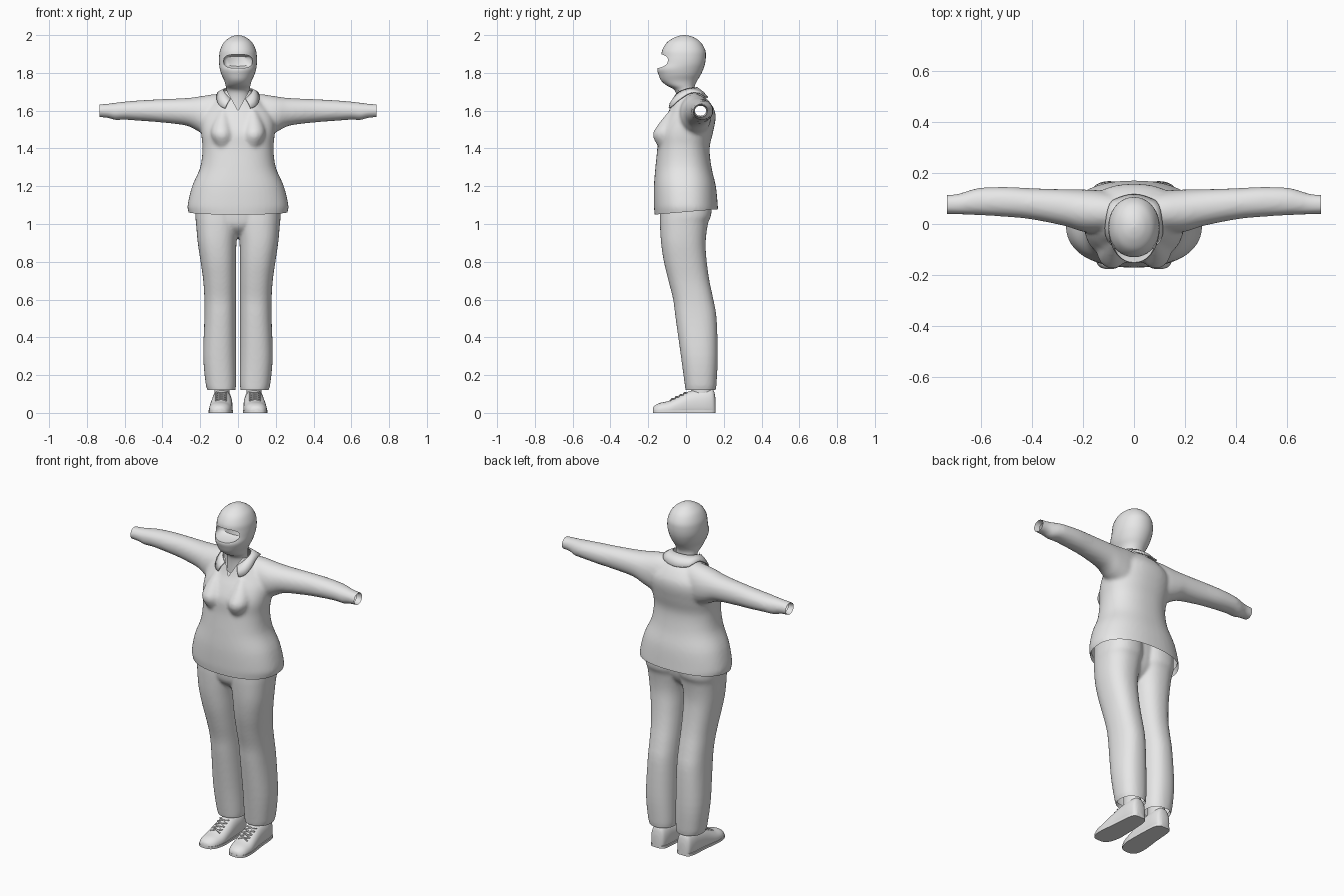
import bpy, bmesh, math
from mathutils import Vector

if "Cube" in bpy.data.objects:
    bpy.data.objects.remove(bpy.data.objects["Cube"])

grey = bpy.data.materials.new("light grey")
grey.diffuse_color = (0.8, 0.8, 0.8, 1)
grey.use_nodes = True
grey.node_tree.nodes["Principled BSDF"].inputs["Base Color"].default_value = grey.diffuse_color


def spline(rows, steps):
    """Catmull-Rom resampling of a list of number tuples."""
    out, n = [], len(rows)
    for i in range(n - 1):
        p = [rows[max(0, min(n - 1, i + k))] for k in (-1, 0, 1, 2)]
        for s in range(steps):
            t = s / steps
            out.append([0.5 * (2 * b + (c - a) * t + (2 * a - 5 * b + 4 * c - d) * t * t
                               + (3 * b - a - 3 * c + d) * t ** 3) for a, b, c, d in zip(*p)])
    return out + [list(rows[-1])]


def loft(bm, rings, axis, power=2.0, sign=1, sides=36, steps=4):
    """Closed body from rings (position, low1, high1, low2, high2) along an axis."""
    loops = []
    for pos, a0, a1, b0, b1 in spline(rings, steps):
        loop = []
        for k in range(sides):
            c, s = math.cos(math.tau * k / sides), math.sin(math.tau * k / sides)
            a = (a0 + a1) / 2 + (a1 - a0) / 2 * math.copysign(abs(c) ** (2 / power), c)
            b = (b0 + b1) / 2 + (b1 - b0) / 2 * math.copysign(abs(s) ** (2 / power), s)
            x, y, z = {"x": (pos, a, b), "y": (a, pos, b), "z": (a, b, pos)}[axis]
            loop.append(bm.verts.new((x * sign, y, z)))
        loops.append(loop)
    faces = [bm.faces.new(loops[0]), bm.faces.new(loops[-1])]
    for u, v in zip(loops, loops[1:]):
        for k in range(sides):
            j = (k + 1) % sides
            faces.append(bm.faces.new((u[k], u[j], v[j], v[k])))
    bmesh.ops.recalc_face_normals(bm, faces=faces)


def finish(bm, name):
    me = bpy.data.meshes.new(name)
    bm.to_mesh(me)
    bm.free()
    me.materials.append(grey)
    ob = bpy.data.objects.new(name, me)
    bpy.context.collection.objects.link(ob)
    return ob


def smooth(ob, angle=50):
    bpy.ops.object.select_all(action="DESELECT")
    ob.select_set(True)
    bpy.context.view_layer.objects.active = ob
    bpy.ops.object.shade_smooth_by_angle(angle=math.radians(angle))


def bake(ob):
    """Apply all modifiers and return the result as a bmesh."""
    me = bpy.data.meshes.new_from_object(ob.evaluated_get(bpy.context.evaluated_depsgraph_get()))
    ob.modifiers.clear()
    bm = bmesh.new()
    bm.from_mesh(me)
    return bm


def fuse(ob, size, rounds):
    """Melt overlapping bodies into one cloth surface."""
    r = ob.modifiers.new("fuse", "REMESH")
    r.mode, r.voxel_size = "VOXEL", size
    m = ob.modifiers.new("soften", "SMOOTH")
    m.factor, m.iterations = 0.5, rounds
    return bake(ob)


def open_end(bm, point, normal, fold=0.03):
    """Cut the cloth at a plane and fold its edge inward."""
    n = Vector(normal).normalized()
    bmesh.ops.bisect_plane(bm, geom=bm.verts[:] + bm.edges[:] + bm.faces[:],
                           plane_co=point, plane_no=n, clear_outer=True)
    bm.normal_update()
    rim = [e for e in bm.edges if e.is_boundary and
           all(abs((v.co - Vector(point)).dot(n)) < 1e-4 for v in e.verts)]
    normals = {tuple(v.co): v.normal.copy() for e in rim for v in e.verts}
    new = bmesh.ops.extrude_edge_only(bm, edges=rim)["geom"]
    for v in [g for g in new if isinstance(g, bmesh.types.BMVert)]:
        v.co += -normals[tuple(v.co)] * 0.007 - n * fold


def store(bm, ob):
    bm.to_mesh(ob.data)
    bm.free()
    smooth(ob)


def tube(name, points, radius):
    cu = bpy.data.curves.new(name, "CURVE")
    cu.dimensions, cu.bevel_depth, cu.bevel_resolution = "3D", radius, 2
    cu.use_fill_caps = True
    sp = cu.splines.new("POLY")
    sp.points.add(len(points) - 1)
    for p, co in zip(sp.points, points):
        p.co = (*co, 1)
    cu.materials.append(grey)
    bpy.context.collection.objects.link(bpy.data.objects.new(name, cu))


# Hooded head and neck: z, half width, front y, back y
head = [(1.60, .06, -.05, .045), (1.67, .06, -.05, .045), (1.71, .060, -.062, .045),
        (1.735, .066, -.105, .048), (1.76, .073, -.132, .06), (1.79, .087, -.145, .078),
        (1.82, .096, -.152, .092), (1.85, .1, -.138, .101), (1.885, .1, -.131, .105),
        (1.92, .095, -.126, .102), (1.96, .076, -.102, .08), (1.985, .048, -.066, .048),
        (1.996, .024, -.036, .02), (2.0, .004, -.014, -.006)]
bm = bmesh.new()
loft(bm, [(z, -w, w, f, b) for z, w, f, b in head], "z", 2.1)
hood = finish(bm, "hooded_head")
# Eye opening
bm = bmesh.new()
loft(bm, [(-.25, -.076, .076, 1.825, 1.898), (-.07, -.076, .076, 1.825, 1.898),
          (-.055, -.06, .06, 1.835, 1.888)], "y", 2.8, steps=1)
cutter = finish(bm, "eye_opening_cutter")
cutter.hide_render = True
cut = hood.modifiers.new("eye opening", "BOOLEAN")
cut.operation, cut.object, cut.solver = "DIFFERENCE", cutter, "EXACT"
store(bake(hood), hood)
bpy.data.objects.remove(cutter)

# Shirt: body, bust and sleeves fused together
body = [(1.0, .25, -.16, .165), (1.06, .262, -.167, .17), (1.1, .267, -.17, .168),
        (1.2, .243, -.17, .158), (1.3, .2, -.162, .135), (1.4, .188, -.152, .125),
        (1.48, .195, -.148, .142), (1.55, .195, -.118, .156), (1.6, .175, -.09, .152),
        (1.65, .125, -.072, .122), (1.69, .085, -.06, .08), (1.74, .07, -.055, .055)]
sleeve = [(.04, -.02, .11, 1.5, 1.69), (.12, -.035, .13, 1.46, 1.688), (.2, -.03, .135, 1.485, 1.676),
          (.27, -.008, .136, 1.52, 1.667), (.4, .018, .14, 1.537, 1.661), (.5, .028, .145, 1.545, 1.656),
          (.6, .034, .142, 1.552, 1.648), (.65, .036, .13, 1.55, 1.642), (.69, .038, .118, 1.562, 1.637),
          (.76, .04, .112, 1.566, 1.632)]
bm = bmesh.new()
loft(bm, [(z, -w, w, f, b) for z, w, f, b in body], "z", 2.3, sides=48)
for s in (-1, 1):
    loft(bm, sleeve, "x", 2.1, s)
    loft(bm, [(1.395, .07, .09, -.13, -.11), (1.42, .035, .125, -.154, -.04),
              (1.475, .025, .145, -.176, -.03), (1.53, .035, .135, -.145, -.03),
              (1.6, .06, .1, -.09, -.03)], "z", 2.0, s)
shirt = finish(bm, "shirt")
bm = fuse(shirt, 0.01, 6)
open_end(bm, (0, -.165, 1.05), (0, .085, -1))
for s in (-1, 1):
    open_end(bm, (s * .732, 0, 0), (s, 0, 0))
# V neck opening
for s in (-1, 1):
    front = [f for f in bm.faces if f.calc_center_median().y < 0.02 and f.calc_center_median().z > 1.57]
    geom = list({g for f in front for g in [*f.verts, *f.edges]}) + front
    bmesh.ops.bisect_plane(bm, geom=geom, plane_co=(0, 0, 1.6), plane_no=(s, 0, -.55))
gap = []
for f in bm.faces:
    c = f.calc_center_median()
    if (c.y < 0 and c.z > 1.6 and abs(c.x) < .55 * (c.z - 1.6)) or c.z > 1.705:
        gap.append(f)
bmesh.ops.delete(bm, geom=gap, context="FACES")
store(bm, shirt)

# Collar: half strip of (inner edge, outer edge), mirrored
half = [(0, .058, 1.722, 0, .115, 1.67), (.05, .045, 1.72, .085, .085, 1.675),
        (.075, 0, 1.712, .108, .01, 1.675), (.068, -.045, 1.692, .1, -.07, 1.63),
        (.04, -.066, 1.662, .068, -.1, 1.62)]
strip = [(-a, b, c, -d, e, f) for a, b, c, d, e, f in half[:0:-1]] + half
bm = bmesh.new()
rows = []
for r in spline(strip, 4):
    top, low = Vector(r[:3]), Vector(r[3:])
    hit, co, no, _ = shirt.closest_point_on_mesh(low)
    low = co + no * .009
    mid = (top + low) / 2
    hit, co, no, _ = shirt.closest_point_on_mesh(mid)
    if (mid - co).dot(no) < .012:
        mid = co + no * .012
    rows.append([bm.verts.new(p) for p in (top, mid, low)])
for u, v in zip(rows, rows[1:]):
    for k in (0, 1):
        bm.faces.new((u[k], u[k + 1], v[k + 1], v[k]))
bmesh.ops.recalc_face_normals(bm, faces=bm.faces[:])
collar = finish(bm, "collar")
sol = collar.modifiers.new("thickness", "SOLIDIFY")
sol.thickness, sol.offset = .007, 0
smooth(collar)

# Trousers: two legs and the hips fused together
leg = [(.08, .02, .152, .01, .15), (.12, .014, .162, -.002, .157), (.16, .01, .172, -.008, .162),
       (.3, .01, .184, -.027, .168), (.5, .01, .178, -.055, .162), (.6, .01, .178, -.068, .145),
       (.7, .01, .184, -.093, .124), (.8, .01, .198, -.117, .11), (.9, .008, .213, -.132, .104),
       (1.0, -.005, .222, -.138, .116), (1.06, -.01, .226, -.138, .135), (1.2, -.01, .22, -.138, .13)]
bm = bmesh.new()
for s in (-1, 1):
    loft(bm, leg, "z", 2.3, s)
loft(bm, [(.93, -.04, .04, -.06, .03), (.98, -.12, .12, -.12, .08), (1.05, -.18, .18, -.136, .105),
          (1.2, -.2, .2, -.138, .115)], "z", 2.3)
trousers = finish(bm, "trousers")
bm = fuse(trousers, 0.008, 5)
open_end(bm, (0, 0, .12), (0, 0, -1), .02)
open_end(bm, (0, 0, 1.14), (0, 0, 1), .01)
store(bm, trousers)

# Shoes: y, inner x, outer x, top z
shoe = [(-.176, .085, .11, .02), (-.168, .062, .133, .036), (-.14, .042, .149, .052),
        (-.09, .03, .153, .064), (-.04, .029, .148, .088), (.01, .03, .142, .112),
        (.06, .032, .138, .124), (.11, .035, .134, .13), (.145, .045, .125, .12), (.157, .065, .107, .07)]
for s, side in ((-1, "right"), (1, "left")):
    bm = bmesh.new()
    loft(bm, [(y, a, b, -.03, t) for y, a, b, t in shoe], "y", 2.3, s)
    for v in bm.verts:
        v.co.z = max(v.co.z, 0.004)
    smooth(finish(bm, side + "_shoe"))
    # Sole
    bm = bmesh.new()
    outline = spline([(y, a, b) for y, a, b, t in shoe], 3)
    pts = [(a - .002, y) for y, a, b in outline] + [(b + .002, y) for y, a, b in outline[::-1]]
    base = bm.faces.new([bm.verts.new((s * x, y, 0)) for x, y in pts])
    up = bmesh.ops.extrude_face_region(bm, geom=[base])["geom"]
    bmesh.ops.translate(bm, verts=[g for g in up if isinstance(g, bmesh.types.BMVert)], vec=(0, 0, .014))
    bmesh.ops.recalc_face_normals(bm, faces=bm.faces[:])
    smooth(finish(bm, side + "_sole"), 40)
    # Ankle inside the trouser leg
    bm = bmesh.new()
    loft(bm, [(.09, .045, .125, .03, .14), (.2, .045, .125, .03, .14)], "z", 2, s, steps=1)
    smooth(finish(bm, side + "_ankle"))
    # Crossed laces
    for k in range(4):
        y = -.075 + k * .022
        z = .073 + k * .0105
        for d in (-1, 1):
            tube(f"{side}_lace", [(s * (.09 - d * .03), y - .008, z - .010), (s * .09, y, z + .002),
                                  (s * (.09 + d * .03), y + .012, z + .001)], .0035)
